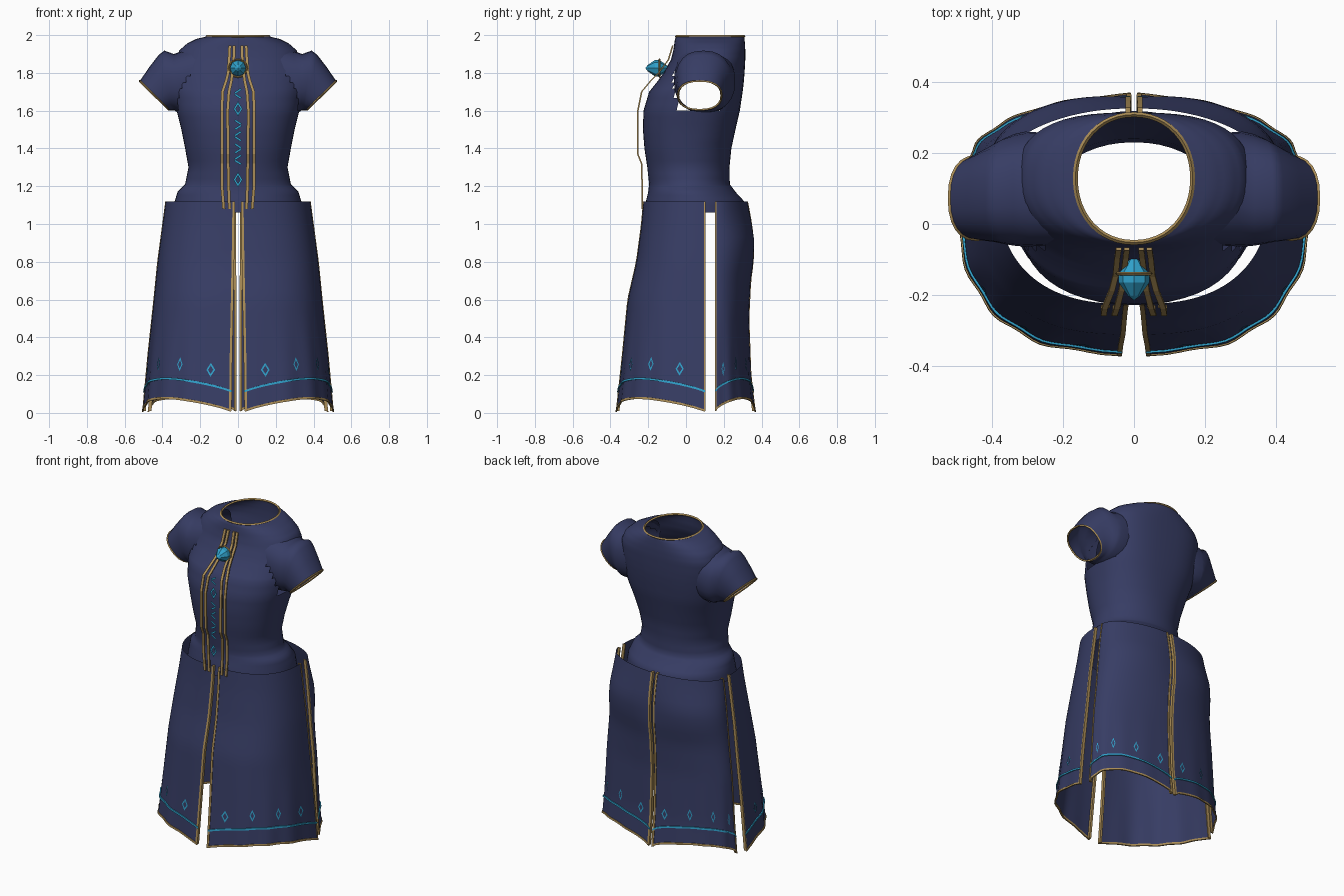
import bpy, bmesh, math
from mathutils import Vector

if "Cube" in bpy.data.objects:
    bpy.data.objects.remove(bpy.data.objects["Cube"])


def material(name, rgb):
    m = bpy.data.materials.new(name)
    m.diffuse_color = (*rgb, 1)
    m.use_nodes = True
    m.node_tree.nodes["Principled BSDF"].inputs["Base Color"].default_value = m.diffuse_color
    return m


NAVY = material("navy cloth", (0.038, 0.046, 0.128))
GOLD = material("gold trim", (0.41, 0.27, 0.095))
CYAN = material("cyan", (0.03, 0.36, 0.60))


def lerp_table(table, z):
    """Piecewise linear lookup; rows are (z, values...) with z rising."""
    if z <= table[0][0]:
        return table[0][1:]
    for a, b in zip(table, table[1:]):
        if z <= b[0]:
            k = (z - a[0]) / (b[0] - a[0])
            return [p + (q - p) * k for p, q in zip(a[1:], b[1:])]
    return table[-1][1:]


def spow(v, e):
    return math.copysign(abs(v) ** e, v)


def skin(name, patches, mat, closed=False, flip=False, smooth=True, drop=None,
         solid=False, outward=False):
    """Skin patches, each a list of equal-length point rows, into one object."""
    bm = bmesh.new()
    for rows in patches:
        vs = [[bm.verts.new(p) for p in r] for r in rows]
        n = len(rows[0])
        for a, b in zip(vs, vs[1:]):
            for i in range(n if closed else n - 1):
                j = (i + 1) % n
                q = [a[i], a[j], b[j], b[i]]
                mid = sum((v.co for v in q), Vector()) / 4
                if drop and drop(mid):
                    continue
                f = bm.faces.new(q[::-1] if flip else q)
                f.normal_update()
                if outward and f.normal.dot(mid - Vector((0, .12, mid.z))) < 0:
                    f.normal_flip()
        if solid:
            bm.faces.new(vs[0])
            bm.faces.new(vs[-1])
    if solid:
        bmesh.ops.recalc_face_normals(bm, faces=bm.faces)
    if not outward:
        bmesh.ops.remove_doubles(bm, verts=bm.verts, dist=1e-5)
    me = bpy.data.meshes.new(name)
    bm.to_mesh(me)
    bm.free()
    me.materials.append(mat)
    me.polygons.foreach_set("use_smooth", [smooth] * len(me.polygons))
    bpy.context.collection.objects.link(bpy.data.objects.new(name, me))


def bands(name, patches, mat):
    """Solid trim strips with a four-point cross-section."""
    skin(name, patches, mat, closed=True, smooth=False, solid=True)


def hoop(ring, centre, w):
    """Square-section band round a closed ring of points."""
    c = Vector(centre)
    out = []
    for i, p in enumerate(ring + ring[:1]):
        i, p = i % len(ring), Vector(p)
        t = (Vector(ring[(i + 1) % len(ring)]) - Vector(ring[i - 1])).normalized()
        r = (p - c).normalized()
        b = t.cross(r).normalized()
        out.append([p + r * w, p + b * w, p - r * w, p - b * w])
    return out


# Bodice: height, half width, front y, back y
BODY = [(1.06, .345, -.222, .318), (1.12, .335, -.212, .308), (1.17, .32, -.20, .262),
        (1.21, .28, -.195, .232), (1.30, .262, -.205, .23), (1.40, .28, -.22, .24),
        (1.50, .30, -.228, .262), (1.60, .325, -.225, .285), (1.70, .336, -.195, .30),
        (1.75, .336, -.155, .306), (1.80, .336, -.118, .31), (1.87, .33, -.08, .314),
        (1.92, .31, -.067, .314), (1.955, .27, -.062, .312), (1.98, .22, -.058, .31),
        (1.993, .165, -.052, .308)]
# Roundness exponents: height, front, back
ROUND = [(1.2, 2.1, 2.0), (1.4, 2.25, 2.2), (1.65, 2.35, 2.7), (1.88, 2.4, 2.7), (1.993, 2.1, 2.1)]


def body_ring(row, n=48):
    z, rx, f, b = row
    pts = []
    for i in range(n):
        c, s = math.cos(2 * math.pi * i / n), math.sin(2 * math.pi * i / n)
        e = 2 / lerp_table(ROUND, z)[0 if s < 0 else 1]
        pts.append((rx * spow(c, e), (f + b) / 2 + (b - f) / 2 * spow(s, e), z))
    return pts


rows = []
for a, b in zip(BODY, BODY[1:]):
    for k in (0, 1 / 3, 2 / 3):
        rows.append(body_ring([p + (q - p) * k for p, q in zip(a, b)]))
rows.append(body_ring(BODY[-1]))
skin("bodice", [rows], NAVY, closed=True,
     drop=lambda c: abs(c.x) > .2 and abs((c.y - .072) / .135) ** 3 + abs((c.z - 1.735) / .142) ** 3 < 1)
skin("neck_trim", [hoop(rows[-1], (0, .128, 1.993), .007)], GOLD, closed=True, smooth=False)

# Sleeves: top x, top z, bottom x, bottom z, centre y, half depth
SLEEVE = [(.20, 1.955, .27, 1.585, .098, .158), (.29, 1.917, .325, 1.593, .098, .162),
          (.34, 1.90, .335, 1.60, .096, .157), (.39, 1.918, .345, 1.60, .092, .148),
          (.42, 1.895, .35, 1.60, .088, .14), (.47, 1.83, .358, 1.60, .08, .128),
          (.52, 1.757, .365, 1.605, .073, .115)]
cuffs = []
for sx, side in ((1, "right"), (-1, "left")):
    rings = []
    for tx, tz, bx, bz, cy, ry in SLEEVE:
        ring = []
        for i in range(24):
            a = 2 * math.pi * i / 24
            k = (1 + spow(math.cos(a), .85)) / 2
            ring.append((sx * (bx + (tx - bx) * k), cy + ry * spow(math.sin(a), .85), bz + (tz - bz) * k))
        rings.append(ring)
    skin(side + "_sleeve", [rings], NAVY, closed=True, flip=sx > 0)
    cuffs.append(hoop(rings[-1], (sx * .4425, .073, 1.681), .006))
skin("cuff_trim", cuffs, GOLD, closed=True, smooth=False)

# Skirt: height, half width, outer y, half gap at the centre slit, roundness
FRONT = [(0, .50, -.365, .036, 2.7), (.3, .475, -.335, .032, 2.65), (.6, .445, -.308, .026, 2.6),
         (.8, .425, -.262, .022, 2.6), (1.0, .398, -.235, .019, 2.5), (1.12, .382, -.225, .017, 2.45)]
BACK = [(0, .47, .365, .010, 2.1), (.2, .455, .342, .009, 2.1), (.5, .44, .332, .009, 2.1),
        (.7, .42, .342, .011, 2.05), (.8, .412, .356, .012, 2.0), (.93, .40, .356, .012, 1.95),
        (1.03, .39, .342, .012, 1.9), (1.12, .378, .325, .012, 1.9)]
TOP = 1.12


def hem(s):
    return .01 + .067 * math.sin(math.pi * s) ** .6


def skirt_point(table, sx, s, z, out=0):
    """s runs from the centre slit (0) to the side slit (1)."""
    rx, y, gap, p = lerp_table(table, z)
    cy = .10 if y < 0 else .155
    wave = 1 + .010 * max(0, 1 - z / .6) * math.cos(s * 8 * math.pi)
    if y > 0:  # fuller seat
        out += .02 * math.exp(-((z - .9) / .13) ** 2) * math.sin(math.pi * s)
    a, e = s * math.pi / 2, 2 / p
    x = gap + (rx * wave + out - gap) * math.sin(a) ** e
    reach = (abs(y - cy) * wave + out) * max(0, math.cos(a)) ** e
    return Vector((sx * x, cy + math.copysign(reach, y), z))


slits, hems, lines, diamonds = [], [], [], []
N, M = 28, 22
ss = [i / N for i in range(N + 1)]
for table, label, fb in ((FRONT, "front", -1), (BACK, "back", 1)):
    for sx, side in ((1, "right"), (-1, "left")):
        def pt(s, z, out=0):
            return skirt_point(table, sx, s, z, out)
        rows = [[pt(s, hem(s) + (TOP - hem(s)) * j / M) for s in ss] for j in range(M + 1)]
        skin(f"{label}_{side}_skirt_panel", [rows], NAVY, flip=(fb > 0) != (sx < 0))
        # slit edges turned inward, then the hem strip
        X, Y = Vector((sx, 0, 0)), Vector((0, fb, 0))
        for col, nrm, tan, w in ((0, Y, X, .012), (-1, X, Y, .006)):
            slits.append([[r[col] + nrm * .003 - tan * .002, r[col] + nrm * .003 + tan * w,
                           r[col] - nrm * .016 + tan * w, r[col] - nrm * .016 - tan * .002] for r in rows])
        hems.append([[pt(s, hem(s) - .004, .004), pt(s, hem(s) + .008, .004),
                      pt(s, hem(s) + .008, -.004), pt(s, hem(s) - .004, -.004)] for s in ss])
        lines.append([[pt(s, hem(s) + .099, .007), pt(s, hem(s) + .110, .007),
                       pt(s, hem(s) + .110, .001), pt(s, hem(s) + .099, .001)] for s in ss])
        for s in (.1, .35, .62, .87):
            zc = hem(s) + .185
            diamonds.append([[pt(s + .028 * k * dx, zc + .037 * k * dz, .005) for dx, dz in
                              ((0, 1), (1, 0), (0, -1), (-1, 0), (0, 1))] for k in (1, .6)])
bands("slit_trim", slits, GOLD)
bands("hem_trim", hems, GOLD)
bands("hem_line", lines, CYAN)
skin("hem_diamonds", diamonds, CYAN, smooth=False, outward=True)

# Gold strips down the front of the bodice: height, y, inner x, outer x
PLACKET = [(1.08, -.232, .045, .075), (1.2, -.232, .05, .085), (1.32, -.235, .052, .085),
           (1.37, -.255, .053, .085), (1.6, -.255, .055, .085), (1.7, -.235, .048, .082),
           (1.76, -.185, .035, .062), (1.8, -.145, .03, .052), (1.87, -.093, .023, .047),
           (1.945, -.07, .02, .043)]
bands("front_strips", [[[(sx * r[c] + dx, r[1] + dy, r[0]) for dx, dy in
                         ((-.008, -.004), (.008, -.004), (.008, .004), (-.008, .004))] for r in PLACKET]
                       for sx in (1, -1) for c in (2, 3)], GOLD)


# Cyan ornaments between the strips: diamonds and chevrons
def stroke(x0, z0, x1, z1, w=.0055):
    d = Vector((z0 - z1, x1 - x0)).normalized() * w
    return [[(x0 + d.x * k, -.252, z0 + d.y * k), (x1 + d.x * k, -.252, z1 + d.y * k)] for k in (-1, 1)]


marks = []
for z in (1.61, 1.235):
    marks.append([[(.024 * k * dx, -.252, z + .04 * k * dz) for dx, dz in
                   ((0, 1), (1, 0), (0, -1), (-1, 0), (0, 1))] for k in (1, .5)])
for z, d in ((1.69, 1), (1.525, -1), (1.465, 1), (1.4, -1), (1.34, 1)):
    marks += [stroke(.016 * d, z + .024, -.016 * d, z + .003), stroke(-.016 * d, z - .003, .016 * d, z - .024)]
skin("front_ornaments", marks, CYAN, smooth=False, outward=True)


# Faceted brooch gem with a gold ring
def circle(y, r, n=8):
    return [(r * math.cos(2 * math.pi * i / n), y, 1.825 + r * math.sin(2 * math.pi * i / n))
            for i in range(n)]


GEM = ((-.215, 0), (-.203, .016), (-.165, .043), (-.14, .043), (-.1, .014), (-.09, 0))
skin("brooch_gem", [[circle(*p) for p in GEM]], CYAN, closed=True, smooth=False, flip=True)
skin("brooch_ring", [hoop(circle(-.14, .047, 16), (0, -.14, 1.825), .005)], GOLD, closed=True, smooth=False)
